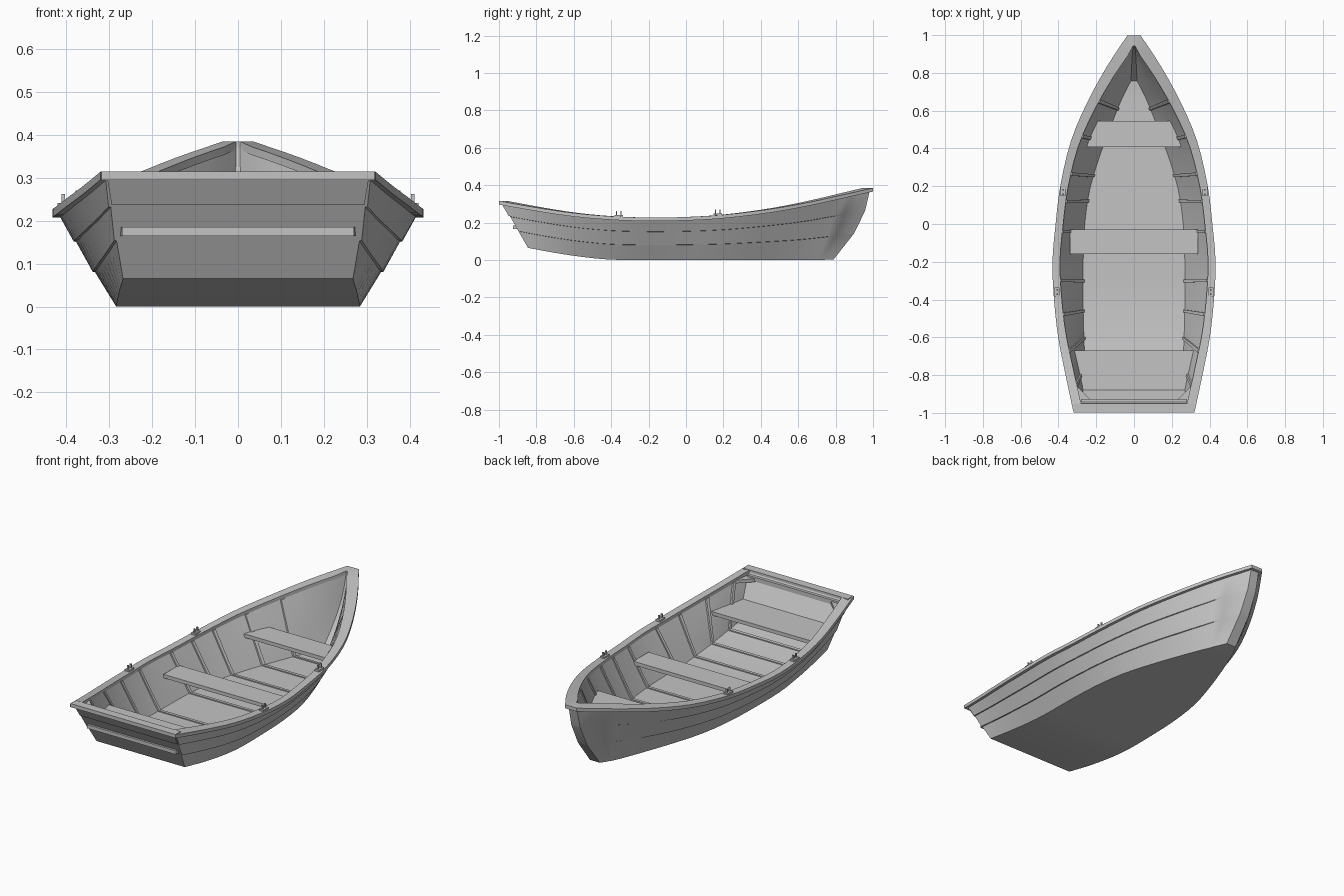
import bpy, bmesh, math

if "Cube" in bpy.data.objects:
    bpy.data.objects.remove(bpy.data.objects["Cube"])

grey = bpy.data.materials.new("weathered_grey")
grey.diffuse_color = (0.55, 0.55, 0.55, 1)
grey.use_nodes = True
grey.node_tree.nodes["Principled BSDF"].inputs["Base Color"].default_value = grey.diffuse_color

# Hull stations, stern to bow: sheer half width, y, z, then chine half width, y, z
STATIONS = [
    (.310, -.985, .310, .268, -.845, .065),
    (.350, -.80, .277, .276, -.70, .038),
    (.390, -.60, .247, .281, -.55, .016),
    (.413, -.40, .229, .284, -.40, .002),
    (.422, -.20, .222, .283, -.20, .0),
    (.405, .00, .225, .275, .00, .0),
    (.380, .20, .237, .247, .20, .0),
    (.325, .43, .265, .188, .40, .0),
    (.240, .63, .300, .115, .60, .0),
    (.135, .82, .342, .070, .71, .0),
    (.025, .985, .380, .030, .79, .004),
]
LAST = len(STATIONS) - 1
STEPS = [i / 3 for i in range(LAST * 3 + 1)]


def station(s):
    """Smoothly interpolated station values."""
    i = max(0, min(int(s), LAST - 1))
    f = s - i
    p1, p2 = STATIONS[i], STATIONS[i + 1]
    p0 = STATIONS[i - 1] if i else [2 * a - b for a, b in zip(p1, p2)]
    p3 = STATIONS[i + 2] if i + 2 <= LAST else [2 * b - a for a, b in zip(p1, p2)]
    out = [b + .5 * f * (c - a + f * (2 * a - 5 * b + 4 * c - d + f * (3 * (b - c) + d - a)))
           for a, b, c, d in zip(p0, p1, p2, p3)]
    out[5] = max(0, out[5])
    return out


def side_point(s, t, inner=False, lap=0):
    """Point on the starboard side; t runs from chine to sheer."""
    tx, ty, tz, bx, by, bz = station(s)
    x, y, z = (b + (a - b) * t for a, b in ((tx, bx), (ty, by), (tz, bz)))
    y += .04 * math.sin(math.pi * t) * (max(0, s - 8.5) / 1.5) ** 2
    x += lap
    if inner:
        x = max(.004, x - .014 - .008 * t)
        y = y * .965 - .005
        z += .022 * (1 - t)
    return (x, y, z)


def flip(p):
    return (-p[0], p[1], p[2])


def finish(name, bm, smooth=False):
    bmesh.ops.recalc_face_normals(bm, faces=bm.faces)
    me = bpy.data.meshes.new(name)
    bm.to_mesh(me)
    bm.free()
    me.materials.append(grey)
    ob = bpy.data.objects.new(name, me)
    bpy.context.collection.objects.link(ob)
    if smooth:
        bpy.ops.object.select_all(action='DESELECT')
        ob.select_set(True)
        bpy.context.view_layer.objects.active = ob
        bpy.ops.object.shade_smooth_by_angle(angle=math.radians(30))
    return ob


def tube(name, paths, smooth=False):
    """Solid bar whose long edges follow the given paths, with end caps."""
    bm = bmesh.new()
    rows = [[bm.verts.new(p) for p in path] for path in paths]
    for a, b in zip(rows, rows[1:] + rows[:1]):
        for i in range(len(a) - 1):
            bm.faces.new((a[i], a[i + 1], b[i + 1], b[i]))
    bm.faces.new([r[0] for r in rows])
    bm.faces.new([r[-1] for r in rows])
    return finish(name, bm, smooth)


def slab(name, outline, z, thick):
    return tube(name, [[(x, y, z - thick), (x, y, z)] for x, y in outline])


def box(name, x, y, z, sx, sy, sz):
    c = [(x + a * sx / 2, y + b * sy / 2) for a, b in ((-1, -1), (1, -1), (1, 1), (-1, 1))]
    return slab(name, c, z + sz / 2, sz)


# Hull shell: lapped outside skin, plain inside skin, joined along the rim
def skin(bm, levels, inner):
    rows = []
    for s in STEPS:
        half = [side_point(s, t, inner, lap * min(1, (LAST - s) / 2)) for t, lap in levels]
        rows.append([bm.verts.new(p) for p in [flip(q) for q in half[::-1]] + half])
    n = len(rows[0])
    for a, b in zip(rows, rows[1:]):
        for i in range(n - 1):
            bm.faces.new((a[i], a[i + 1], b[i + 1], b[i]))
    for r in (rows[0], rows[-1]):
        for i in range(n // 2 - 1):
            bm.faces.new((r[i], r[i + 1], r[n - 2 - i], r[n - 1 - i]))
    return [r[0] for r in rows] + [r[-1] for r in reversed(rows)]


bm = bmesh.new()
rim_out = skin(bm, [(0, 0), (.36, 0), (.365, .005), (.68, 0), (.685, .005), (1, 0)], False)
rim_in = skin(bm, [(i / 5, 0) for i in range(6)], True)
for i in range(len(rim_out)):
    j = (i + 1) % len(rim_out)
    bm.faces.new((rim_out[i], rim_out[j], rim_in[j], rim_in[i]))
finish("hull", bm, True)


# Gunwale rail around both sides and over the bow
def rail_edge(outer, dz):
    half = []
    for s in STEPS:
        x, y, z = side_point(s, 1)
        half.append((x + .010, y * 1.014, z + dz) if outer
                    else (max(.005, x - .030), y * .962 - .004, z + dz))
    return half + [flip(p) for p in half[::-1]]


tube("gunwale", [rail_edge(True, -.014), rail_edge(True, .005),
                 rail_edge(False, .005), rail_edge(False, -.014)], True)

# Transom: top rail, lapped upper board and inner cleat
box("transom_rail", 0, -.974, .305, .636, .046, .020)
lo, hi = side_point(0, .70), side_point(0, .97)
tube("transom_board", [[(k * p[0], p[1] + d, p[2]) for k in (-.99, .99)]
                       for p, d in ((lo, -.006), (hi, -.006), (hi, .004), (lo, .004))])
box("transom_cleat", 0, -.935, .285, .56, .016, .024)

# Corner knees at the stern
for k in (-1, 1):
    slab("stern_knee", [(k * .29, -.95), (k * .21, -.95), (k * .30, -.86)], .288, .018)


# Ribs running up both walls and across the floor
def s_at(y, t=.5):
    a, b = 0, LAST
    for _ in range(30):
        m = (a + b) / 2
        a, b = (m, b) if side_point(m, t, True)[1] < y else (a, m)
    return a


def rib_path(y, lift):
    s = s_at(y)
    half = []
    for t in (0, .33, .66, .95):
        x, py, z = side_point(s, t, True)
        half.append((max(.002, x - lift), py, z + (lift * .7 if t == 0 else 0)))
    return [flip(p) for p in half[::-1]] + half


for y in (-.80, -.64, -.47, -.30, -.04, .12, .26, .45, .63):
    tube("rib", [rib_path(y - .008, -.003), rib_path(y + .008, -.003),
                 rib_path(y + .008, .008), rib_path(y - .008, .008)])

# Thwart seats
slab("stern_seat", [(-.27, -.925), (.27, -.925), (.32, -.67), (-.32, -.67)], .185, .020)
slab("middle_seat", [(-.34, -.16), (.34, -.16), (.34, -.028), (-.34, -.028)], .150, .020)
slab("bow_seat", [(-.25, .408), (.25, .408), (.205, .545), (-.205, .545)], .180, .020)

# Oarlocks: a base plate with two prongs, on each rail
for y in (-.36, .17):
    x, _, z = side_point(s_at(y, 1), 1)
    for k in (-1, 1):
        box("oarlock_base", k * (x - .008), y, z + .009, .026, .046, .010)
        for d in (-.012, .012):
            box("oarlock_prong", k * (x - .008), y + d, z + .022, .008, .007, .026)
